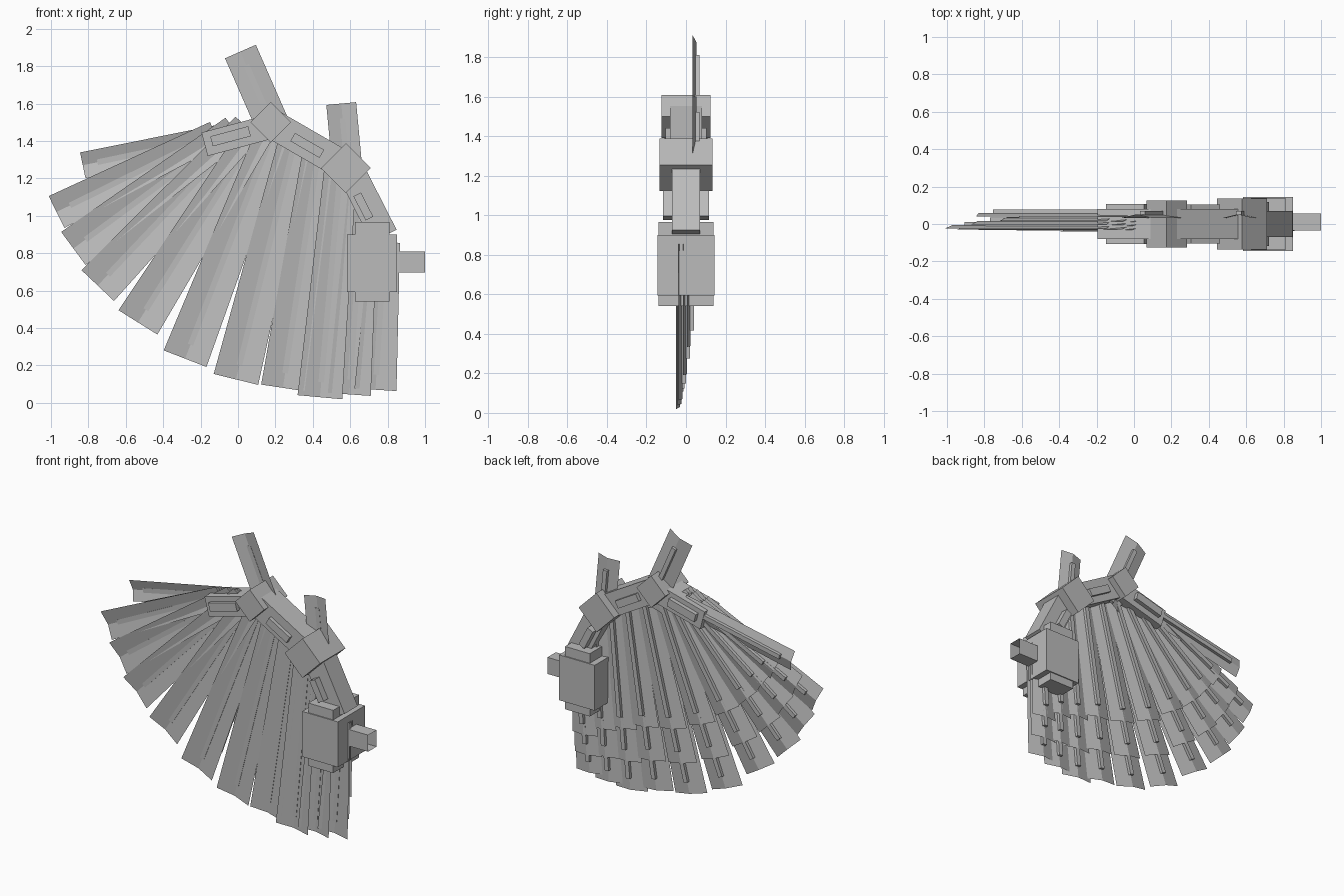
import bpy, bmesh, math
from mathutils import Vector, Matrix

if "Cube" in bpy.data.objects:
    bpy.data.objects.remove(bpy.data.objects["Cube"], do_unlink=True)

grey = bpy.data.materials.new("plain_grey")
grey.use_nodes = True
COLOUR = (0.5, 0.5, 0.5, 1)
grey.diffuse_color = COLOUR
grey.node_tree.nodes["Principled BSDF"].inputs["Base Color"].default_value = COLOUR


def finish(name, bm):
    mesh = bpy.data.meshes.new(name)
    bm.to_mesh(mesh)
    bm.free()
    mesh.materials.append(grey)
    obj = bpy.data.objects.new(name, mesh)
    bpy.context.collection.objects.link(obj)
    return obj


def add_box(bm, centre, size, angle=0):
    """Box turned by angle degrees in the xz plane."""
    m = (Matrix.Translation(centre) @ Matrix.Rotation(-math.radians(angle), 4, "Y")
         @ Matrix.Diagonal((*size, 1)))
    return bmesh.ops.create_cube(bm, size=1, matrix=m)["verts"]


def box(name, x, z, length, depth, height, angle=0):
    bm = bmesh.new()
    add_box(bm, (x, 0, z), (length, depth, height), angle)
    return finish(name, bm)


def rails(name, x, z, length, height, inner, outer, angle):
    """Matching raised bars on the front and back of an arm segment."""
    bm = bmesh.new()
    for side in (-1, 1):
        add_box(bm, (x, side * (inner + outer) / 2, z),
                (length, outer - inner, height), angle)
    return finish(name, bm)


def feather(name, root, tip, width, y, taper=0.72, fold=0.02):
    """Folded blade with a square shaft along the ridge on its back."""
    bm = bmesh.new()
    a, b = Vector((root[0], y, root[1])), Vector((tip[0], y, tip[1]))
    along = (b - a).normalized()
    across = along.cross(Vector((0, 1, 0)))
    ridge = Vector((0, fold, 0))
    rows = []
    for p, w in ((a, width * taper), (b, width)):
        rows.append([bm.verts.new(v) for v in
                     (p - across * w / 2, p + ridge, p + across * w / 2)])
    for i in range(2):
        bm.faces.new((rows[0][i], rows[0][i + 1], rows[1][i + 1], rows[1][i]))
    end = b - along * 0.08
    mid = (a + end) / 2 + ridge + Vector((0, 0.006, 0))
    add_box(bm, mid, ((end - a).length, 0.022, 0.03),
            math.degrees(math.atan2(along.z, along.x)))
    return finish(name, bm)


# Arm segments, their side rails and the turned square joints
box("outer_arm", 0.0, 1.43, 0.37, 0.16, 0.13, 15)
rails("outer_arm_rails", -0.04, 1.425, 0.21, 0.055, 0.075, 0.108, 15)
box("outer_joint", 0.175, 1.5, 0.153, 0.25, 0.153, 45)
box("middle_arm", 0.375, 1.38, 0.44, 0.16, 0.155, -30)
rails("middle_arm_rails", 0.37, 1.376, 0.18, 0.05, 0.075, 0.105, -30)
box("inner_joint", 0.577, 1.255, 0.188, 0.27, 0.188, 45)
box("inner_arm", 0.69, 1.07, 0.40, 0.14, 0.15, -63)
rails("inner_arm_rails", 0.67, 1.05, 0.145, 0.045, 0.065, 0.117, -63)

# Shoulder block with stepped ends and an open mounting tube
box("shoulder_block", 0.716, 0.747, 0.267, 0.29, 0.307)
box("shoulder_core", 0.717, 0.753, 0.185, 0.276, 0.425)
bm = bmesh.new()
add_box(bm, (0.92, 0.01, 0.753), (0.16, 0.09, 0.112))
bm.normal_update()
ends = [f for f in bm.faces if abs(f.normal.x) > 0.9]
bmesh.ops.delete(bm, geom=ends, context="FACES_ONLY")
finish("mounting_tube", bm)

# Flight feathers: root x, root z, tip x, tip z, width
fan = [
    (-0.12, 1.44, -0.97, 1.02, 0.19),
    (-0.02, 1.46, -0.88, 0.825, 0.22),
    (0.05, 1.47, -0.75, 0.627, 0.24),
    (0.11, 1.46, -0.535, 0.43, 0.245),
    (0.18, 1.43, -0.283, 0.236, 0.245),
    (0.30, 1.38, -0.011, 0.125, 0.245),
    (0.43, 1.34, 0.24, 0.08, 0.235),
    (0.55, 1.27, 0.438, 0.03, 0.24),
    (0.67, 1.12, 0.595, 0.045, 0.23),
    (0.785, 0.86, 0.735, 0.07, 0.225),
]
# Three layers, each shorter and further back: name, length kept, y shift, width
layers = [("long", 1.0, 0.0, 1.0), ("middle", 0.84, 0.022, 0.9), ("short", 0.66, 0.042, 0.85)]
for layer, keep, shift, scale in layers:
    for i, (rx, rz, tx, tz, w) in enumerate(fan):
        y = -0.025 - 0.025 * min(i, 7) / 7 + 0.006 * max(i - 7, 0) + shift
        tip = (rx + (tx - rx) * keep, rz + (tz - rz) * keep)
        feather(f"{layer}_feather_{i + 1}", (rx, rz), tip, w * scale, y)

# Rear top feather and the two upright crest feathers
feather("rear_top_feather", (-0.02, 1.44), (-0.83, 1.27), 0.14, 0.04, 0.9)
feather("tall_crest_feather", (0.24, 1.36), (0.013, 1.878), 0.18, 0.032, 1.0)
feather("short_crest_feather", (0.58, 1.3), (0.552, 1.6), 0.16, 0.032, 1.0)
